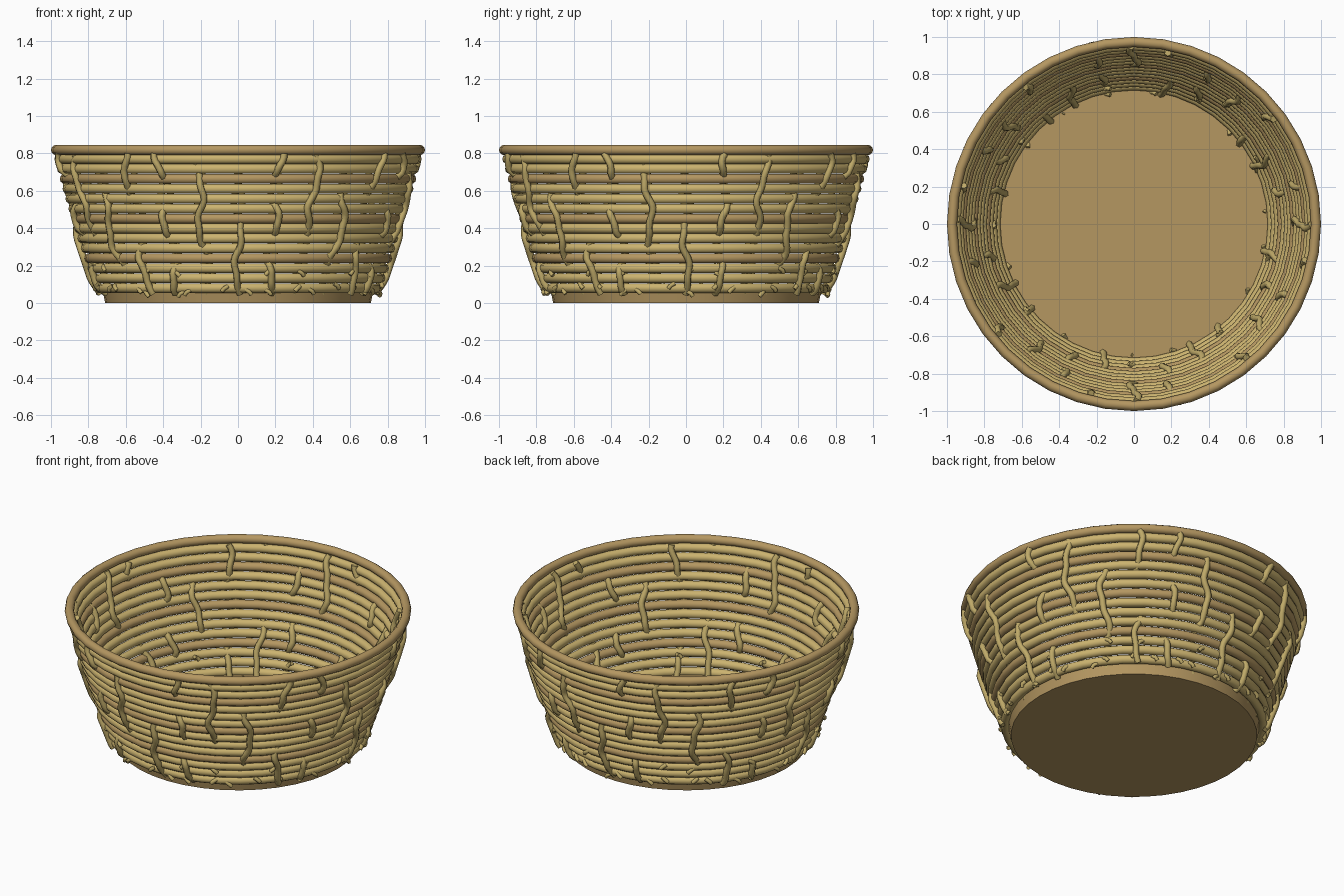
import bpy, math, random
from mathutils import Vector

random.seed(4)
if "Cube" in bpy.data.objects:
    bpy.data.objects.remove(bpy.data.objects["Cube"], do_unlink=True)


def material(name, r, g, b):
    m = bpy.data.materials.new(name)
    m.use_nodes = True
    m.diffuse_color = (r, g, b, 1)
    m.node_tree.nodes["Principled BSDF"].inputs["Base Color"].default_value = (r, g, b, 1)
    return m


tan = material("tan cane", 0.46, 0.31, 0.12)
straw = material("straw", 0.60, 0.45, 0.16)
reed = material("reed", 0.52, 0.40, 0.14)

SIDES = 40
RING_COUNT = 14
LOW, HIGH = 0.08, 0.77


def wall_radius(z):
    """Centre line of the flaring, slightly bulged wall."""
    t = (z - LOW) / (HIGH - LOW)
    return 0.742 + 0.213 * t + 0.03 * t * (1 - t)


def smooth(ob, mat):
    ob.data.materials.append(mat)
    bpy.ops.object.shade_smooth_by_angle(angle=math.radians(50))


def hoop(name, z, radius, thickness, mat):
    bpy.ops.mesh.primitive_torus_add(location=(0, 0, z), major_radius=radius,
                                     minor_radius=thickness, major_segments=SIDES,
                                     minor_segments=10)
    ob = bpy.context.object
    ob.name = name
    smooth(ob, mat)


def tube(name, paths, thickness, mat):
    """Round canes along several paths, held in one curve object."""
    cu = bpy.data.curves.new(name, "CURVE")
    cu.dimensions = "3D"
    cu.bevel_depth = thickness
    cu.bevel_resolution = 1
    cu.use_fill_caps = True
    for path in paths:
        sp = cu.splines.new("POLY")
        sp.points.add(len(path) - 1)
        for p, co in zip(sp.points, path):
            p.co = (*co, 1)
        sp.use_smooth = True
    cu.materials.append(mat)
    ob = bpy.data.objects.new(name, cu)
    bpy.context.collection.objects.link(ob)


def polar(angle, radius, z):
    return Vector((radius * math.sin(angle), -radius * math.cos(angle), z))


# Solid base, tapering slightly toward the floor
bpy.ops.mesh.primitive_cone_add(vertices=SIDES, radius1=0.71, radius2=0.725,
                                depth=0.07, location=(0, 0, 0.035))
base = bpy.context.object
base.name = "base"
smooth(base, tan)

# Stacked woven rings and the rim
for i in range(RING_COUNT):
    z = LOW + (HIGH - LOW) * i / (RING_COUNT - 1)
    hoop(f"woven_ring_{i + 1}", z, wall_radius(z), 0.027, tan if i % 4 == 3 else straw)
hoop("rim", 0.818, 0.973, 0.027, tan)

# Upright stakes weaving in and out: (height where it is outermost, weave period)
WEAVES = [(0.24, 0.80), (0.45, 0.31), (0.58, 0.85), (0.40, 0.75), (0.15, 0.60),
          (0.74, 0.31), (0.50, 0.80)]
STAKES = 28
stakes = []
for i in range(STAKES):
    centre, period = WEAVES[i % len(WEAVES)]
    sway = random.uniform(0, math.tau)
    path = []
    for k in range(37):
        z = 0.05 + 0.75 * k / 36
        weave = math.cos(math.tau * (z - centre) / period)
        weave = max(-1, min(1, 1.6 * weave))
        side = 0.022 * math.sin(z * 17 + sway) + 0.008 * math.sin(z * 41 + sway)
        radius = min(wall_radius(z) + 0.029 * weave, 0.98)
        path.append(polar(math.tau * i / STAKES + side, radius, z))
    stakes.append(path)
tube("upright_stakes", stakes, 0.019, reed)

# Short knotted reed ends around the foot, outside and inside
knots = []
for i in range(STAKES * 2):
    for z in (0.065, 0.17):
        a = math.tau * (i + random.uniform(-0.3, 0.3)) / (STAKES * 2)
        z += random.uniform(-0.02, 0.03)
        tilt = random.choice((-0.025, 0.025))
        out = 0.03 if i % 3 else -0.026
        if z > 0.12 and i % 2:
            continue
        r = wall_radius(z) + out
        knots.append([polar(a - tilt, r - 0.01, z + 0.012), polar(a, r, z),
                      polar(a + tilt * 0.6, r - 0.006, z - 0.014)])
tube("knotted_ends", knots, 0.012, reed)
